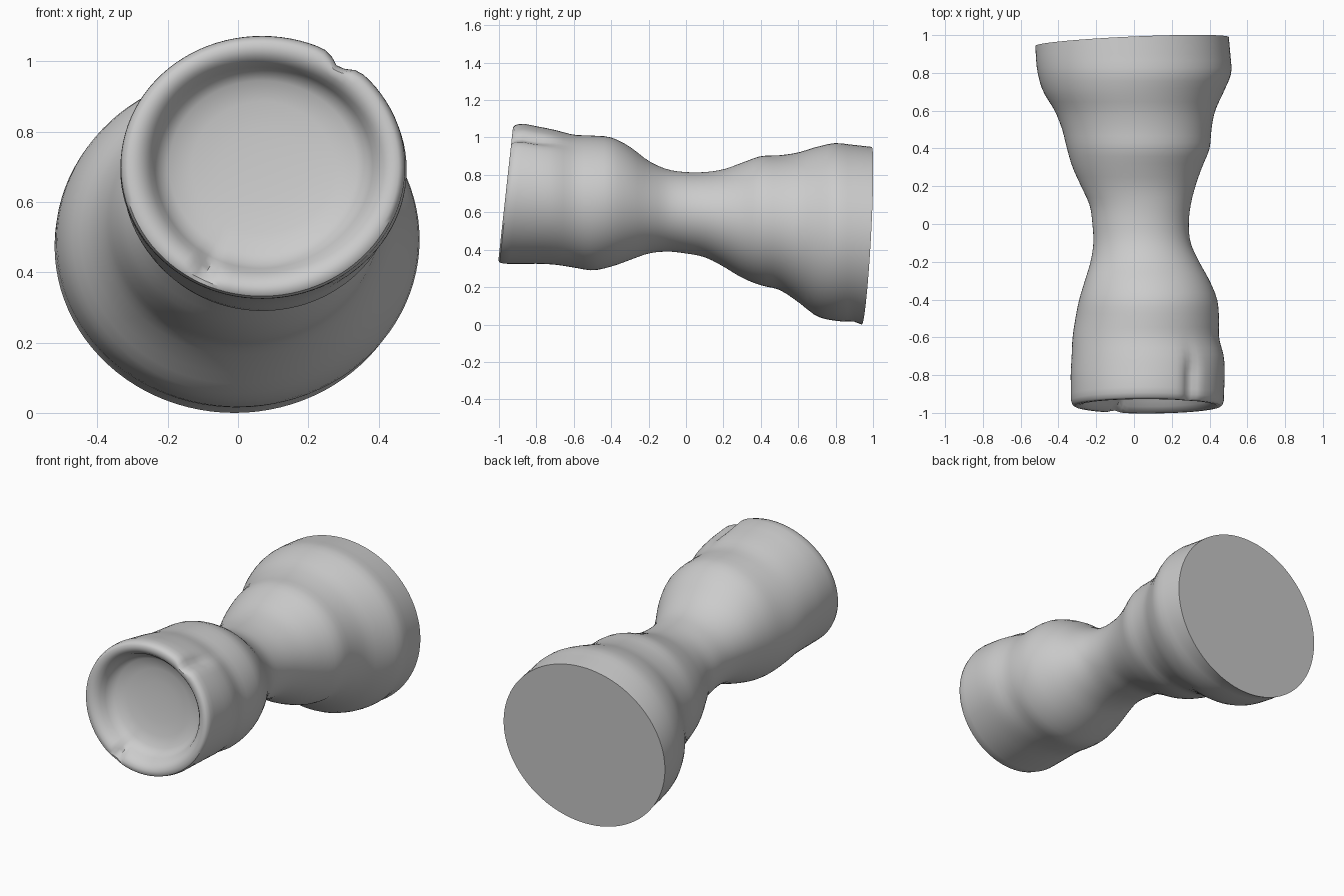
import bpy, bmesh, math

if "Cube" in bpy.data.objects:
    bpy.data.objects.remove(bpy.data.objects["Cube"])

SEG = 96
# Silhouette every 0.1 along y from -0.9 to 0.9: left x, right x, bottom z, top z
ROWS = [
    (-.335, .475, .325, 1.075), (-.335, .48, .325, 1.06), (-.33, .475, .32, 1.04),
    (-.325, .45, .305, 1.015), (-.31, .45, .29, 1.01), (-.29, .44, .31, 1.0),
    (-.26, .40, .345, .95), (-.23, .345, .38, .875), (-.215, .30, .39, .83),
    (-.22, .29, .38, .815), (-.235, .30, .36, .815), (-.28, .325, .31, .83),
    (-.325, .36, .25, .865), (-.355, .40, .21, .90), (-.38, .41, .185, .905),
    (-.42, .43, .12, .92), (-.48, .475, .045, .95), (-.51, .515, .02, .97),
    (-.52, .51, .015, .96),
]
# Front lip and bowl: scale of the section, distance behind the rim plane
LIP = [(1.0, .06), (.998, .03), (.98, .008), (.95, 0), (.90, 0), (.85, .008), (.80, .03),
       (.765, .06), (.73, .085), (.66, .105), (.5, .12), (.3, .127), (.12, .13)]


def section(y):
    """Smoothly interpolated silhouette at y."""
    t = (y + .9) / .1
    i = max(0, min(len(ROWS) - 2, int(math.floor(t + 1e-6))))
    f = max(0, min(1, t - i))
    p = [ROWS[max(0, min(len(ROWS) - 1, i + k))] for k in (-1, 0, 1, 2)]
    return [.5 * (2 * b + (c - a) * f + (2 * a - 5 * b + 4 * c - d) * f * f
                  + (3 * b - a - 3 * c + d) * f ** 3) for a, b, c, d in zip(*p)]


def bump(v, centre, width):
    return math.exp(-((v - centre) / width) ** 2)


def outline(sec, a, scale=1):
    l, r, b, t = sec
    return ((l + r) / 2 + scale * (r - l) / 2 * math.cos(a),
            (b + t) / 2 + scale * (t - b) / 2 * math.sin(a))


bm = bmesh.new()
angles = [2 * math.pi * i / SEG - math.pi for i in range(SEG)]
top_notch, low_crack = math.radians(55), math.radians(-117)
rings = []

# Bowl and lip, listed from the inside out
for scale, depth in reversed(LIP):
    ring = []
    for a in angles:
        dent = .07 * bump(a, top_notch, .09) * bump(scale, 1, .1)
        wob = 1 + .012 * math.sin(3 * a + 1) * bump(scale, .8, .15)
        x, z = outline(section(-.88), a, scale * wob - dent)
        crack = .04 * bump(a, low_crack, .08) * bump(scale, .85, .09)
        ring.append(bm.verts.new((x, -.965 + .11 * (z - .69) + depth + crack, z)))
    rings.append(ring)

# Waisted body
for k in range(48):
    y = -.8 + k * 1.7 / 47
    ring = []
    for a in angles:
        dent = .08 * bump(a, top_notch, .1) * bump(y, -.82, .12)
        x, z = outline(section(y), a, 1 - dent)
        ring.append(bm.verts.new((x, y, z)))
    rings.append(ring)

# Slanted flat base
ring = []
for a in angles:
    x, z = outline((-.522, .502, 0, .95), a)
    ring.append(bm.verts.new((x, .967 + .045 * x + .055 * (z - .48), z)))
rings.append(ring)

for r0, r1 in zip(rings, rings[1:]):
    for i in range(SEG):
        j = (i + 1) % SEG
        bm.faces.new((r0[i], r0[j], r1[j], r1[i]))
bm.faces.new(rings[-1])
bm.faces.new(rings[0])
bmesh.ops.recalc_face_normals(bm, faces=bm.faces)

mesh = bpy.data.meshes.new("waisted_cup")
bm.to_mesh(mesh)
bm.free()
cup = bpy.data.objects.new("waisted_cup", mesh)
bpy.context.collection.objects.link(cup)
bpy.context.view_layer.objects.active = cup
cup.select_set(True)
bpy.ops.object.shade_smooth_by_angle(angle=math.radians(40))
